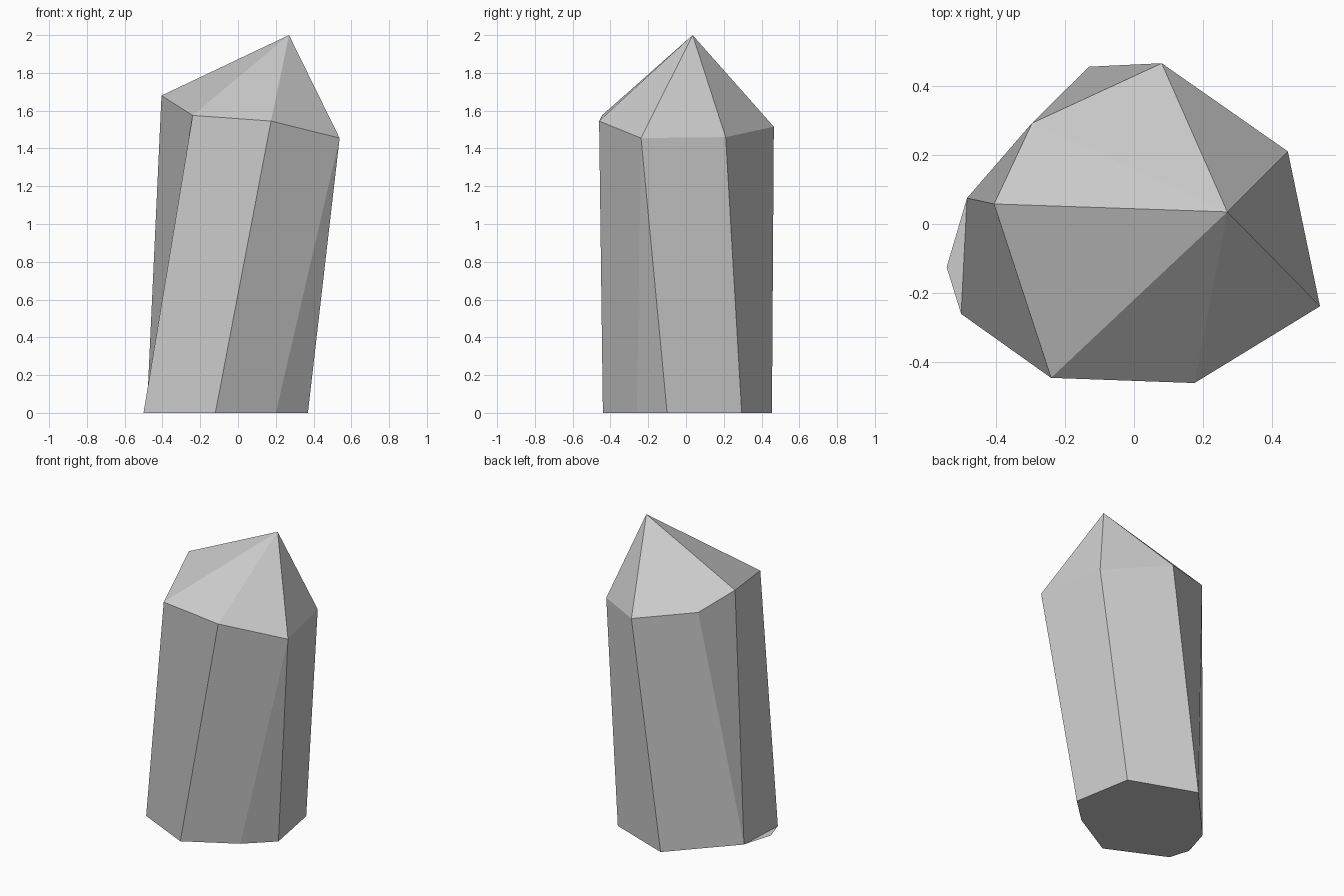
import bpy
import bmesh

default_cube = bpy.data.objects.get("Cube")
if default_cube:
    bpy.data.objects.remove(default_cube, do_unlink=True)


def make_material(name, value):
    material = bpy.data.materials.new(name)
    material.use_nodes = True
    colour = (value, value, value, 1)
    material.diffuse_color = colour
    material.node_tree.nodes["Principled BSDF"].inputs["Base Color"].default_value = colour
    return material


# Matching rings, counterclockwise; a repeated corner turns a wall into a triangle
shoulder_ring = [
    (-.24, -.445, 1.575), (.175, -.46, 1.545),
    (.538, -.238, 1.455), (.538, -.238, 1.455),
    (.445, .21, 1.46), (.08, .465, 1.515),
    (-.295, .292, 1.59), (-.405, .058, 1.68),
]
foot_ring = [
    (-.5, -.26, 0), (-.12, -.44, 0), (.2, -.26, 0), (.37, -.1, 0),
    (.3, .295, 0), (-.13, .455, 0), (-.483, .075, 0), (-.483, .075, 0),
]
tip_point = (.27, .035, 2)
chip_point = (-.542, -.125, 0)

mesh = bpy.data.meshes.new("crystal_shard")
bm = bmesh.new()
shoulder = [bm.verts.new(point) for point in shoulder_ring]
foot = [bm.verts.new(point) for point in foot_ring]
tip = bm.verts.new(tip_point)
chip = bm.verts.new(chip_point)

# Leaning walls and the pointed cap
count = len(foot)
for i in range(count):
    j = (i + 1) % count
    bm.faces.new((foot[i], foot[j], shoulder[j], shoulder[i]))
    bm.faces.new((shoulder[i], shoulder[j], tip))

# Flat underside and the thin chip at the foot
bm.faces.new(list(reversed(foot)))
bm.faces.new((foot[-1], chip, foot[0]))

# Weld repeated corners so their walls become clean triangles
bmesh.ops.remove_doubles(bm, verts=bm.verts[:], dist=.001)
bm.to_mesh(mesh)
bm.free()

crystal = bpy.data.objects.new("crystal_shard", mesh)
bpy.context.collection.objects.link(crystal)
mesh.materials.append(make_material("pale grey stone", .6))
